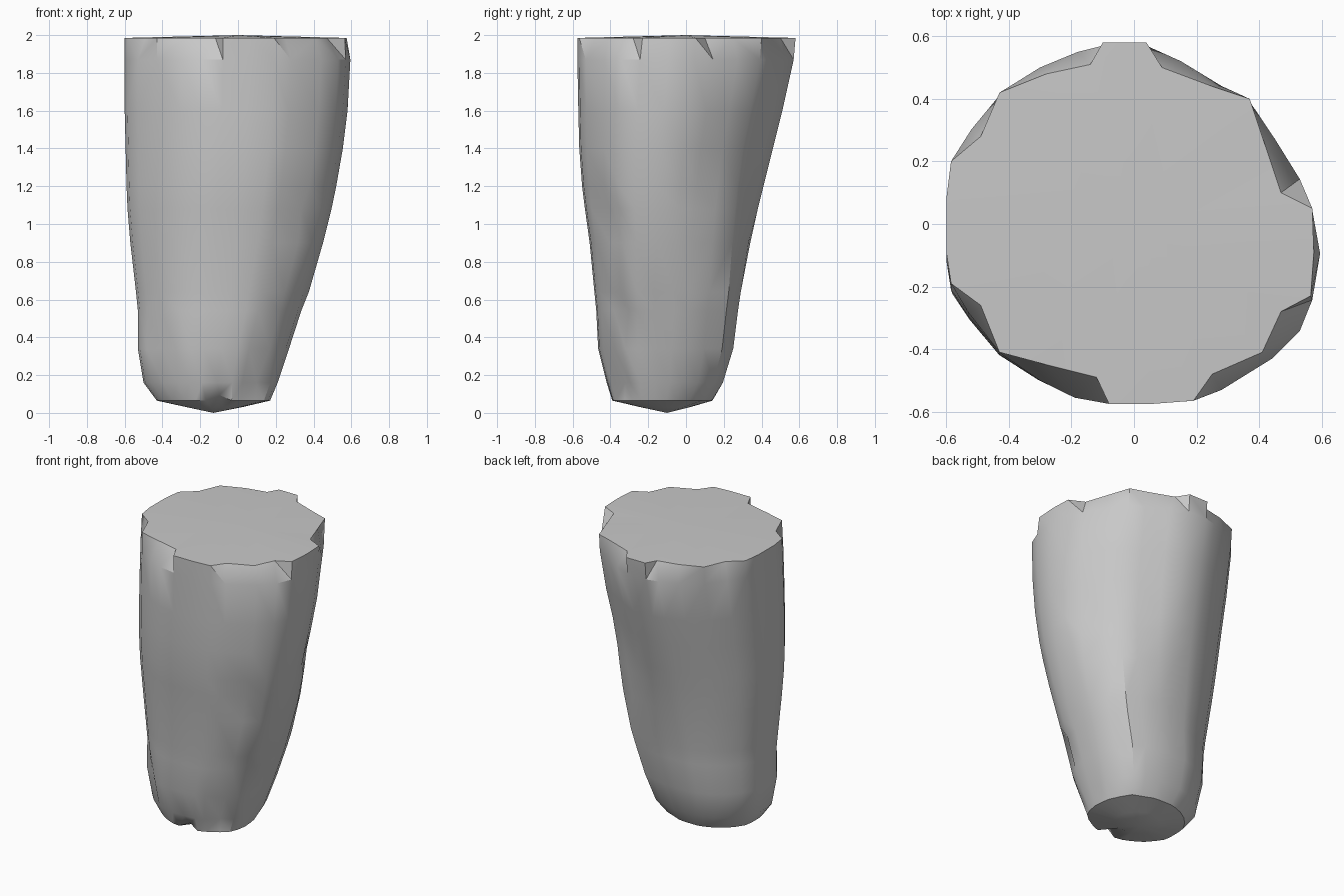
import bpy
import bmesh
from mathutils import Vector

default = bpy.data.objects.get("Cube")
if default:
    bpy.data.objects.remove(default, do_unlink=True)

# Stone colour
stone = bpy.data.materials.new("grey_stone")
stone.use_nodes = True
grey = (0.58, 0.58, 0.58, 1)
stone.diffuse_color = grey
shader = stone.node_tree.nodes["Principled BSDF"]
shader.inputs["Base Color"].default_value = grey
shader.inputs["Roughness"].default_value = 0.9

# Outline of the widest section, clockwise from the back
OUTLINE = [
    (-.1, .58), (.04, .58), (.15, .53), (.28, .45), (.37, .4), (.45, .28), (.53, .15),
    (.57, .05), (.595, -.09), (.57, -.24), (.53, -.34), (.44, -.43), (.28, -.53),
    (.19, -.565), (.06, -.575), (-.08, -.575), (-.19, -.555), (-.3, -.5), (-.43, -.41),
    (-.53, -.28), (-.585, -.19), (-.6, -.09), (-.6, .08), (-.585, .2), (-.52, .31),
    (-.43, .42), (-.3, .51), (-.18, .56)]

# Chips broken out of the top rim: outline index -> inner rim point
RIM_CHIPS = {
    2: (.09, .5), 3: (.25, .44), 5: (.42, .25), 6: (.47, .1), 8: (.575, -.09),
    9: (.565, -.23), 10: (.47, -.28), 11: (.41, -.41), 12: (.25, -.48),
    16: (-.12, -.49), 17: (-.28, -.45), 19: (-.49, -.26), 24: (-.49, .28),
    26: (-.28, .48), 27: (-.14, .51)}

# Sections going down the shaft: z, x min, x max, y min, y max
SECTIONS = [
    (1.87, -.6, .595, -.575, .57), (1.6, -.6, .58, -.57, .51),
    (1.4, -.595, .555, -.565, .46), (1.2, -.59, .52, -.55, .41),
    (1.08, -.585, .495, -.535, .38), (.9, -.57, .45, -.51, .34),
    (.64, -.54, .365, -.485, .29), (.54, -.53, .335, -.475, .275),
    (.34, -.53, .27, -.465, .25), (.16, -.5, .21, -.42, .195),
    (.065, -.43, .17, -.39, .14), (.03, -.27, .02, -.24, .02)]

# Small knocks in the surface: place, movement
KNOCKS = [
    ((.35, -.35, 1.08), (-.02, .02, 0)),
    ((.33, -.17, .64), (.01, -.01, 0)),
    ((.25, -.27, .54), (-.02, .02, .01)),
    ((-.42, -.35, .34), (.015, .02, 0)),
    ((-.1, -.4, .07), (0, .02, .03)),
    ((.1, -.35, .16), (-.02, .02, 0)),
    ((.5, .03, 1.2), (-.015, 0, 0))]


def add_section(bm, z, x0, x1, y0, y1):
    """Fit the outline into the bounds, fuller at the left back lower down."""
    bulge = min(max(.75 * (1.3 - z), 0), .5, 5 * z)
    ring = []
    for x, y in OUTLINE:
        a = 2 * (x + .6) / 1.195 - 1
        b = 2 * (y + .575) / 1.155 - 1
        grow = 1 + bulge * max(a, 0) * max(b, 0)
        a = min(a * grow, 1)
        b = min(b * grow, 1)
        ring.append(bm.verts.new((x0 + (a + 1) / 2 * (x1 - x0),
                                  y0 + (b + 1) / 2 * (y1 - y0), z)))
    return ring


def bridge(bm, upper, lower):
    for i in range(len(upper)):
        j = (i + 1) % len(upper)
        bm.faces.new((upper[i], upper[j], lower[j], lower[i]))


def fan(bm, ring, tip):
    centre = bm.verts.new(tip)
    for i in range(len(ring)):
        bm.faces.new((ring[i], centre, ring[(i + 1) % len(ring)]))


bm = bmesh.new()

# Chipped rim and gently crowned top
rim = [bm.verts.new((*RIM_CHIPS.get(i, p), 1.985)) for i, p in enumerate(OUTLINE)]
fan(bm, rim, (0, 0, 2))

# Tapering shaft
previous = rim
for section in SECTIONS:
    ring = add_section(bm, *section)
    bridge(bm, previous, ring)
    previous = ring

# Blunt pointed foot
fan(bm, previous, (-.13, -.1, 0))

# Knocks and dents
for place, move in KNOCKS:
    vert = min(bm.verts, key=lambda v: (v.co - Vector(place)).length)
    vert.co += Vector(move)

bmesh.ops.triangulate(bm, faces=[f for f in bm.faces if len(f.verts) > 3])
bmesh.ops.recalc_face_normals(bm, faces=bm.faces)
mesh = bpy.data.meshes.new("stone_pillar")
bm.to_mesh(mesh)
bm.free()
mesh.materials.append(stone)

pillar = bpy.data.objects.new("stone_pillar", mesh)
bpy.context.collection.objects.link(pillar)
bpy.ops.object.select_all(action='DESELECT')
pillar.select_set(True)
bpy.context.view_layer.objects.active = pillar
bpy.ops.object.shade_smooth_by_angle(angle=0.6)
